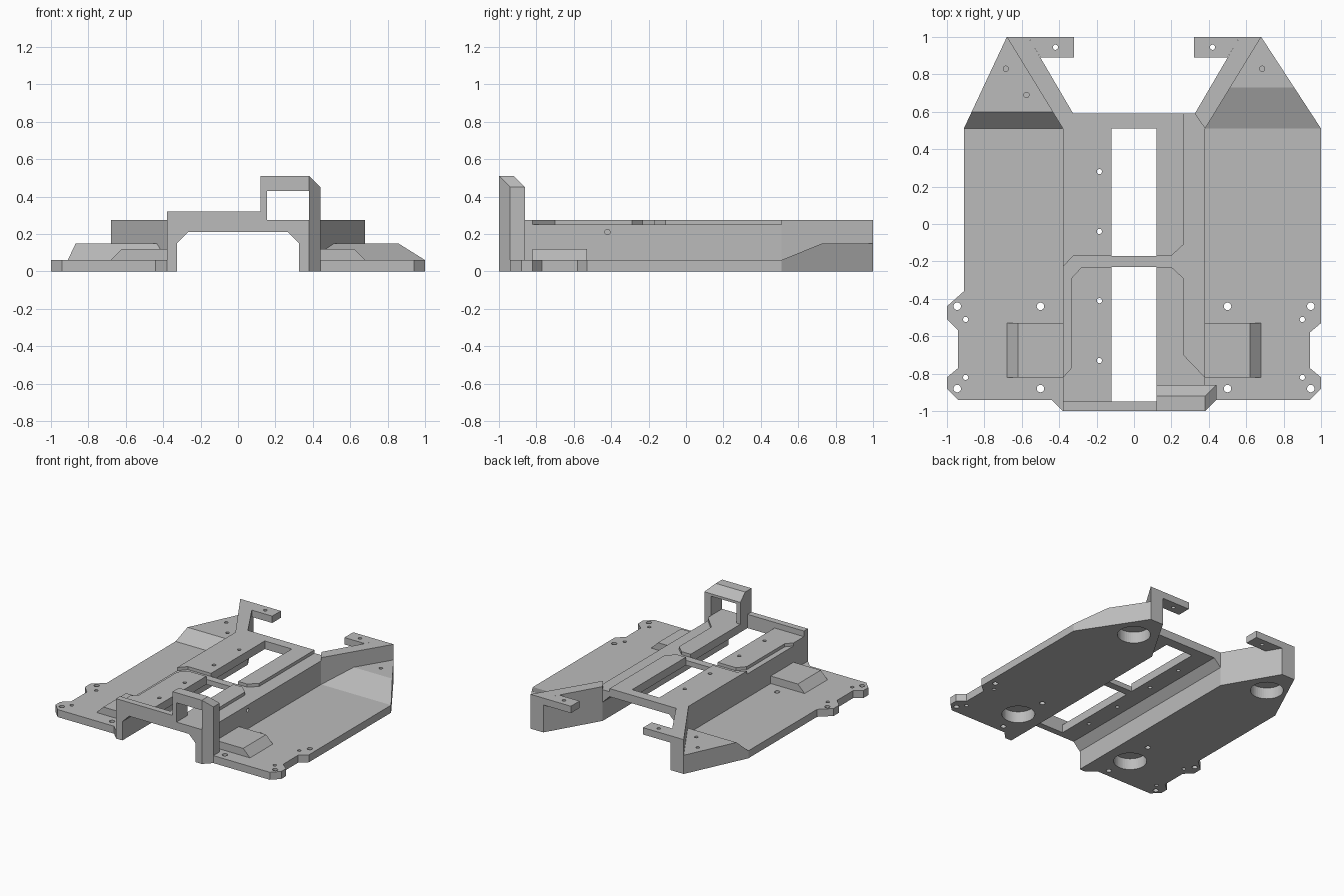
import bpy, bmesh
from mathutils import Vector

cube = bpy.data.objects.get("Cube")
if cube:
    bpy.data.objects.remove(cube, do_unlink=True)

grey = bpy.data.materials.new("plain_grey")
grey.use_nodes = True
grey.diffuse_color = (0.5, 0.5, 0.5, 1)
grey.node_tree.nodes["Principled BSDF"].inputs["Base Color"].default_value = (0.5, 0.5, 0.5, 1)


def finish(name, bm):
    bmesh.ops.recalc_face_normals(bm, faces=bm.faces)
    mesh = bpy.data.meshes.new(name)
    bm.to_mesh(mesh)
    bm.free()
    obj = bpy.data.objects.new(name, mesh)
    bpy.context.collection.objects.link(obj)
    mesh.materials.append(grey)
    return obj


def prism(name, outline, low, high, axis="z", clips=()):
    """Extrude an outline along an axis, then slice off everything beyond each clip plane."""
    place = (lambda a, b, h: (a, b, h)) if axis == "z" else (lambda a, b, h: (a, h, b))
    bm = bmesh.new()
    face = bm.faces.new([bm.verts.new(place(a, b, low)) for a, b in outline])
    out = bmesh.ops.extrude_face_region(bm, geom=[face])
    moved = [g for g in out["geom"] if isinstance(g, bmesh.types.BMVert)]
    bmesh.ops.translate(bm, verts=moved, vec=place(0, 0, high - low))
    bmesh.ops.recalc_face_normals(bm, faces=bm.faces)
    for point, normal in clips:
        geom = bm.verts[:] + bm.edges[:] + bm.faces[:]
        bmesh.ops.bisect_plane(bm, geom=geom, dist=1e-5, plane_co=point,
                               plane_no=Vector(normal).normalized(), clear_outer=True)
        bmesh.ops.holes_fill(bm, edges=[e for e in bm.edges if e.is_boundary])
    return finish(name, bm)


def rect(x0, x1, y0, y1):
    return [(x0, y0), (x1, y0), (x1, y1), (x0, y1)]


def drill(x, y, radius, low, high, sides=24):
    bm = bmesh.new()
    bmesh.ops.create_cone(bm, cap_ends=True, segments=sides, radius1=radius, radius2=radius,
                          depth=high - low)
    bmesh.ops.translate(bm, verts=bm.verts, vec=(x, y, (low + high) / 2))
    return finish("cutter", bm)


def cut(parts, cutters):
    """Subtract the cutters from every part, then discard them."""
    for part in parts:
        for cutter in cutters:
            mod = part.modifiers.new("cut", "BOOLEAN")
            mod.operation, mod.solver, mod.object = "DIFFERENCE", "EXACT", cutter
        graph = bpy.context.evaluated_depsgraph_get()
        mesh = bpy.data.meshes.new_from_object(part.evaluated_get(graph))
        part.modifiers.clear()
        part.data = mesh
    for cutter in cutters:
        bpy.data.objects.remove(cutter, do_unlink=True)


# Side floor plates with notched outer edges
left_plate = prism("left_floor_plate", [
    (0.38, -0.94), (0.94, -0.94), (1, -0.88), (1, -0.82), (0.94, -0.77), (0.94, -0.58),
    (1, -0.53), (1, 0.51), (0.38, 0.51)], 0, 0.06)
right_plate = prism("right_floor_plate", [
    (-0.38, -1), (-0.44, -0.94), (-0.94, -0.94), (-1, -0.88), (-1, -0.82), (-0.94, -0.77),
    (-0.94, -0.57), (-1, -0.51), (-1, -0.44), (-0.91, -0.36), (-0.91, 0.51), (-0.38, 0.51)], 0, 0.06)

# Tunnel shell: an arch with chamfered inner corners
arch = [(0.38, 0), (0.38, 0.25), (-0.38, 0.25), (-0.38, 0), (-0.325, 0), (-0.325, 0.15),
        (-0.265, 0.21), (0.265, 0.21), (0.325, 0.15), (0.325, 0)]
tunnel = prism("tunnel_shell", arch, -1, 0.59, "y")

# Raised panels that leave a cable channel between them
front_panel = prism("front_panel", [
    (-0.38, -1), (0.38, -1), (0.38, -0.82), (0.265, -0.7), (0.265, -0.29), (0.2, -0.23),
    (-0.28, -0.23), (-0.335, -0.29), (-0.335, -0.77), (-0.38, -0.82)], 0.25, 0.275)
rear_panel = prism("rear_panel", [
    (-0.325, -0.17), (0.2, -0.17), (0.265, -0.11), (0.265, 0.59), (-0.38, 0.59),
    (-0.38, -0.23)], 0.25, 0.275)

# Slots and screw holes through the tunnel
side_hole = drill(0, 0, 0.014, 0.3, 0.42)
side_hole.rotation_euler = (0, 1.5708, 0)
side_hole.location = (0, -0.42, 0.21)
bpy.context.view_layer.update()
cut([tunnel, front_panel, rear_panel],
    [prism("cutter", rect(-0.12, 0.12, a, b), 0.1, 0.4) for a, b in ((-0.95, -0.23), (-0.17, 0.51))]
    + [drill(-0.185, y, 0.014, 0.1, 0.4) for y in (0.28, -0.04, -0.41, -0.73)] + [side_hole])

# Front lip
prism("front_lip", rect(-0.38, 0.12, -1, -0.95), 0.275, 0.32)

# Bracket with a window and sloped outer edges
bracket = prism("front_bracket", [
    (0.12, 0.25), (0.38, 0.25), (0.38, 0), (0.44, 0), (0.44, 0.51), (0.12, 0.51)], -1, -0.86, "y",
    clips=[((0.38, -1, 0), (1, -1, 0)), ((0.38, 0, 0.51), (1, 0, 1)),
           ((0, -0.92, 0.51), (0, 1, 1))])
cut([bracket], [prism("cutter", [(0.155, 0.275), (0.38, 0.275), (0.38, 0.43), (0.155, 0.43)],
                      -1.1, -0.8, "y")])

# Parts on each side: ramped block, rear wedge, diagonal wall and tab
for side, plate, label, outer, ramp_end in ((1, left_plate, "left", 1, 0.73),
                                            (-1, right_plate, "right", 0.91, 0.6)):
    def flip(points):
        return [(side * x, y) for x, y in points]

    block = prism(label + "_block", flip(rect(0.38, 0.68, -0.82, -0.53)), 0.06, 0.12,
                  clips=[((side * 0.62, 0, 0.12), (side, 0, 1))])
    wedge = prism(label + "_rear_wedge", flip([(0.38, 0.51), (outer, 0.51), (0.68, 1)]), 0, 0.15,
                  clips=[((0, 0.51, 0.06), (0, -0.09, ramp_end - 0.51))])
    wall = prism(label + "_rear_wall", flip([
        (0.38, 0.51), (0.68, 1), (0.565, 1), (0.325, 0.59)]), 0, 0.275)
    tab = prism(label + "_rear_tab", flip([
        (0.32, 0.89), (0.5, 0.89), (0.565, 1), (0.32, 1)]), 0.22, 0.275)

    # Round pockets underneath
    cut([plate, block], [drill(side * 0.53, -0.675, 0.12, -0.1, 0.09, 48)])
    cut([wedge, wall], [drill(side * 0.63, 0.75, 0.12, -0.1, 0.09, 48)])

    # Screw holes
    cut([plate], [drill(side * x, y, 0.02, -0.1, 0.1) for x in (0.5, 0.945) for y in (-0.44, -0.88)]
        + [drill(side * 0.9, y, 0.014, -0.1, 0.1) for y in (-0.51, -0.82)])
    cut([tab], [drill(side * 0.42, 0.945, 0.014, 0.1, 0.4)])
    blind = [(0.685, 0.83)] + ([(0.575, 0.69)] if side < 0 else [])
    cut([wedge], [drill(side * x, y, 0.014, 0.11, 0.2) for x, y in blind])
